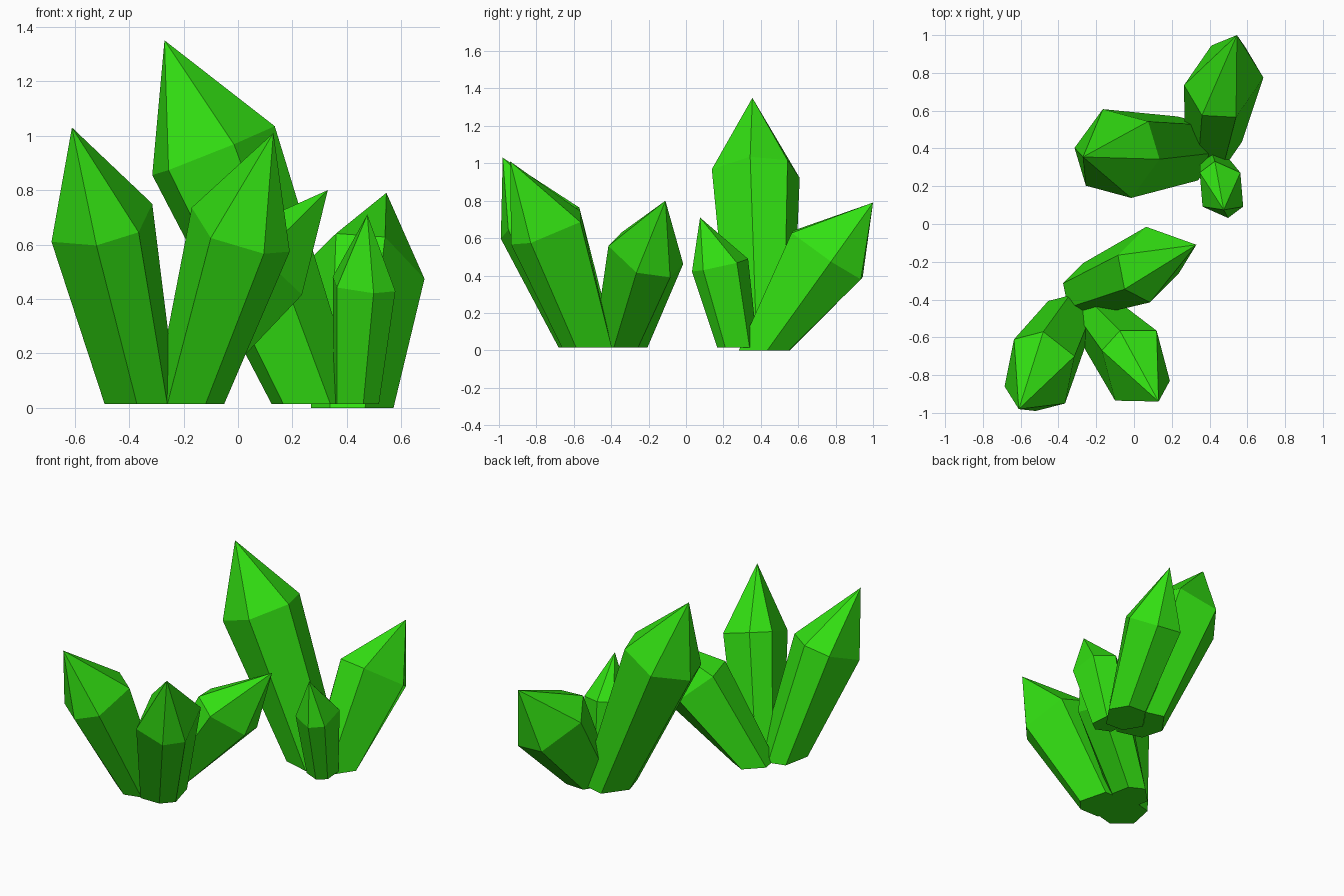
import bpy
import bmesh
from mathutils import Vector

default_cube = bpy.data.objects.get("Cube")
if default_cube:
    bpy.data.objects.remove(default_cube, do_unlink=True)

BASE_TAPER = 0.72  # foot size relative to the shoulder ring


def make_material(name, color):
    material = bpy.data.materials.new(name)
    material.use_nodes = True
    material.diffuse_color = color
    for node in material.node_tree.nodes:
        if node.type == "BSDF_PRINCIPLED":
            node.inputs["Base Color"].default_value = color
    return material


def make_crystal(name, foot, shoulder, tip, half_ring, material):
    """Six-sided shard: flat foot, shoulder ring square to the axis, pointed tip.
    half_ring gives three corners in plan; the other three are opposite them."""
    foot, shoulder = Vector(foot), Vector(shoulder)
    axis = shoulder - foot
    corners = [Vector((x, y, 0)) for x, y in half_ring]
    corners += [-corner for corner in corners]

    bm = bmesh.new()
    lower, upper = [], []
    for corner in corners:
        lower.append(bm.verts.new(foot + corner * BASE_TAPER))
        lift = Vector((0, 0, -corner.dot(axis) / axis.z))
        upper.append(bm.verts.new(shoulder + corner + lift))
    apex = bm.verts.new(tip)

    bm.faces.new(lower[::-1])
    for i in range(len(corners)):
        j = (i + 1) % len(corners)
        bm.faces.new((lower[i], lower[j], upper[j], upper[i]))
        bm.faces.new((upper[i], upper[j], apex))
    bmesh.ops.recalc_face_normals(bm, faces=bm.faces[:])

    mesh = bpy.data.meshes.new(name)
    bm.to_mesh(mesh)
    bm.free()
    mesh.materials.append(material)
    crystal = bpy.data.objects.new(name, mesh)
    bpy.context.collection.objects.link(crystal)
    return crystal


green = make_material("crystal green", (0.032, 0.74, 0.006, 1))

# Front cluster
make_crystal("front_right_crystal", (-0.357, -0.53, 0.015), (-0.5, -0.78, 0.68),
             (-0.61, -0.98, 1.03), [(0.185, 0.08), (0.02, 0.21), (-0.135, 0.17)], green)
make_crystal("front_middle_crystal", (-0.18, -0.53, 0.015), (0.01, -0.75, 0.655),
             (0.13, -0.94, 1.01), [(0.18, -0.08), (0.11, 0.185), (-0.085, 0.185)], green)
make_crystal("front_leaning_crystal", (-0.26, -0.35, 0.015), (0.075, -0.215, 0.51),
             (0.33, -0.11, 0.8), [(0.125, 0.13), (-0.01, 0.2), (-0.16, 0.05)], green)

# Back cluster
make_crystal("back_tall_crystal", (0.285, 0.4, 0.015), (-0.09, 0.373, 0.945),
             (-0.27, 0.355, 1.35), [(0.225, -0.03), (0.165, 0.17), (-0.075, 0.235)], green)
make_crystal("back_leaning_crystal", (0.42, 0.42, 0), (0.475, 0.755, 0.51),
             (0.545, 1, 0.79), [(0.21, 0.02), (0.115, 0.18), (-0.065, 0.19)], green)
make_crystal("back_small_crystal", (0.435, 0.275, 0.015), (0.463, 0.182, 0.455),
             (0.475, 0.075, 0.71), [(0.115, -0.09), (0.1, 0.09), (-0.035, 0.15)], green)
